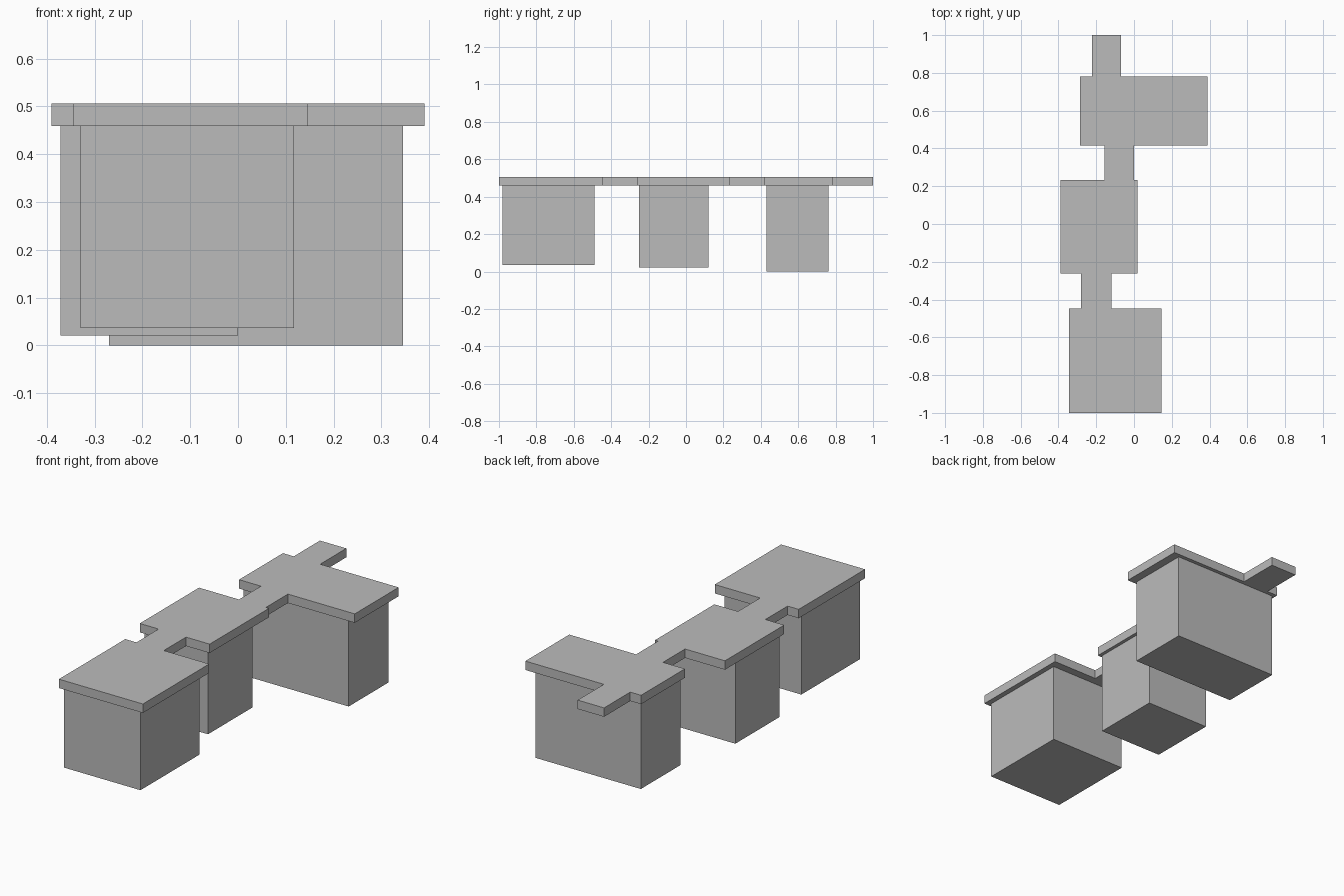
import bpy
import bmesh

if "Cube" in bpy.data.objects:
    bpy.data.objects.remove(bpy.data.objects["Cube"])

DECK_BOTTOM, DECK_TOP = 0.459, 0.506

# Mid grey stone
stone = bpy.data.materials.new("stone")
stone.diffuse_color = (0.5, 0.5, 0.5, 1.0)
stone.use_nodes = True
stone.node_tree.nodes["Principled BSDF"].inputs["Base Color"].default_value = stone.diffuse_color


def prism(name, outline, z0, z1):
    """Extrude a flat outline from z0 to z1."""
    bm = bmesh.new()
    face = bm.faces.new([bm.verts.new((x, y, z0)) for x, y in outline])
    ext = bmesh.ops.extrude_face_region(bm, geom=[face])
    top = [g for g in ext["geom"] if isinstance(g, bmesh.types.BMVert)]
    bmesh.ops.translate(bm, verts=top, vec=(0, 0, z1 - z0))
    bmesh.ops.recalc_face_normals(bm, faces=bm.faces)
    mesh = bpy.data.meshes.new(name)
    bm.to_mesh(mesh)
    bm.free()
    mesh.materials.append(stone)
    obj = bpy.data.objects.new(name, mesh)
    bpy.context.collection.objects.link(obj)
    return obj


# Deck: platforms and walkways, front to back (x0, x1, y0, y1)
sections = [
    (-0.345, 0.145, -1.0, -0.447),
    (-0.28, -0.12, -0.447, -0.262),
    (-0.39, 0.018, -0.262, 0.232),
    (-0.157, 0.0, 0.232, 0.416),
    (-0.285, 0.39, 0.416, 0.782),
    (-0.222, -0.068, 0.782, 1.0),
]
right = [p for x0, x1, y0, y1 in sections for p in ((x1, y0), (x1, y1))]
left = [p for x0, x1, y0, y1 in reversed(sections) for p in ((x0, y1), (x0, y0))]
prism("deck", right + left, DECK_BOTTOM, DECK_TOP)

# Solid piers under the three platforms (x0, x1, y0, y1, bottom)
piers = {
    "front_pier": (-0.33, 0.117, -0.98, -0.49, 0.036),
    "middle_pier": (-0.372, 0.0, -0.25, 0.12, 0.021),
    "back_pier": (-0.27, 0.345, 0.43, 0.762, 0.0),
}
for name, (x0, x1, y0, y1, z0) in piers.items():
    prism(name, [(x0, y0), (x1, y0), (x1, y1), (x0, y1)], z0, DECK_BOTTOM)
